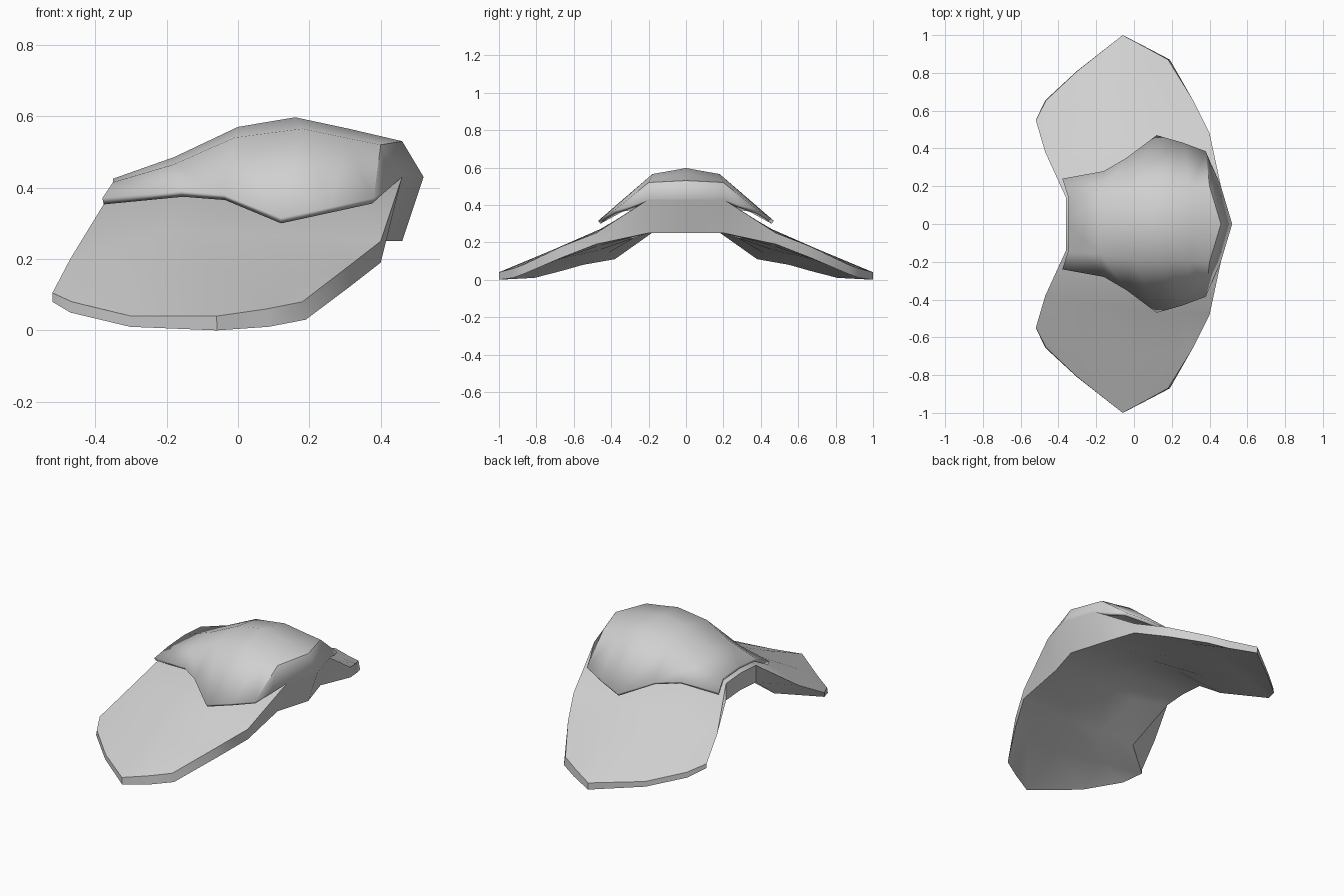
import bpy

cube = bpy.data.objects.get("Cube")
if cube:
    bpy.data.objects.remove(cube, do_unlink=True)

grey = bpy.data.materials.new("plain grey")
grey.use_nodes = True
grey.diffuse_color = (0.63, 0.63, 0.63, 1)
grey.node_tree.nodes["Principled BSDF"].inputs["Base Color"].default_value = grey.diffuse_color


def grid_faces(row_count, column_count, start=0, flip=False):
    """Quads joining neighbouring rows of a point grid."""
    faces = []
    for row in range(row_count - 1):
        for column in range(column_count - 1):
            first = start + row * column_count + column
            quad = [first, first + 1, first + column_count + 1, first + column_count]
            faces.append(quad[::-1] if flip else quad)
    return faces


def build_half(name, points, faces):
    """Make a half mesh and mirror it across the middle."""
    mesh = bpy.data.meshes.new(name)
    mesh.from_pydata(points, [], faces)
    mesh.materials.append(grey)
    part = bpy.data.objects.new(name, mesh)
    bpy.context.collection.objects.link(part)
    mirror = part.modifiers.new("mirror", "MIRROR")
    mirror.use_axis = (False, True, False)
    mirror.use_clip = True
    mirror.merge_threshold = 0.001
    return part


def smooth(part, angle):
    bpy.ops.object.select_all(action="DESELECT")
    part.select_set(True)
    bpy.context.view_layer.objects.active = part
    bpy.ops.object.shade_smooth_by_angle(angle=angle)


# Lower shell: rows run from the middle out to the wing tip
shell_rows = [
    [(-.36, 0, .39), (-.15, 0, .42), (.05, 0, .44), (.3, 0, .44), (.52, 0, .43)],
    [(-.36, .14, .38), (-.16, .2, .39), (.05, .2, .42), (.28, .2, .43), (.46, .2, .43)],
    [(-.47, .38, .2), (-.2, .42, .28), (.05, .46, .27), (.25, .47, .26), (.4, .48, .25)],
    [(-.52, .55, .105), (-.3, .62, .16), (-.02, .7, .165), (.2, .69, .165), (.31, .66, .18)],
    [(-.465, .655, .08), (-.3, .81, .04), (-.06, 1, .04), (.08, .925, .06), (.18, .87, .08)],
]
# Depth of the underside below each point
shell_depths = [
    [.1, .12, .15, .18, .18],
    [.1, .12, .15, .18, .18],
    [.09, .14, .11, .08, .06],
    [.025, .06, .06, .06, .06],
    [.03, .03, .04, .05, .05],
]
# Sideways shift of the underside at either end of each row
left_shift = [0, 0, .16, 0, -.005]
right_shift = [-.06, -.06, 0, 0, .01]
rows, columns = len(shell_rows), len(shell_rows[0])

top = [point for row in shell_rows for point in row]
bottom = []
for row, depths, left, right in zip(shell_rows, shell_depths, left_shift, right_shift):
    for index, ((x, y, z), depth) in enumerate(zip(row, depths)):
        blend = index / (columns - 1)
        shift = left * (1 - blend) ** 2 + right * blend ** 2
        bottom.append((x + shift, y, max(z - depth, 0)))

# Close the rim between top and bottom, leaving the middle open for the mirror
offset = rows * columns
rim = [row * columns for row in range(rows)]
rim += [(rows - 1) * columns + column for column in range(1, columns)]
rim += [row * columns + columns - 1 for row in reversed(range(rows - 1))]
faces = grid_faces(rows, columns) + grid_faces(rows, columns, offset, True)
faces += [(b, a, a + offset, b + offset) for a, b in zip(rim, rim[1:])]
shell = build_half("lower_shell", top + bottom, faces)
smooth(shell, 0.6)

# Upper cap: middle ridge, shoulder and outer edge
cap_rows = [
    [(-.35, 0, .425), (-.18, 0, .485), (0, 0, .57), (.16, 0, .597), (.31, 0, .565),
     (.46, 0, .53), (.52, 0, .43)],
    [(-.35, .15, .415), (-.18, .16, .465), (-.01, .18, .54), (.18, .18, .565), (.3, .19, .54),
     (.4, .2, .52), (.46, .2, .43)],
    [(-.38, .24, .37), (-.16, .28, .39), (-.04, .35, .38), (.12, .47, .315), (.26, .43, .345),
     (.38, .385, .37), (.42, .29, .395)],
]
cap_points = [point for row in cap_rows for point in row]
cap = build_half("upper_cap", cap_points, grid_faces(len(cap_rows), len(cap_rows[0])))
smooth(cap, 0.6)
thickness = cap.modifiers.new("thickness", "SOLIDIFY")
thickness.thickness = 0.02
thickness.offset = -1
